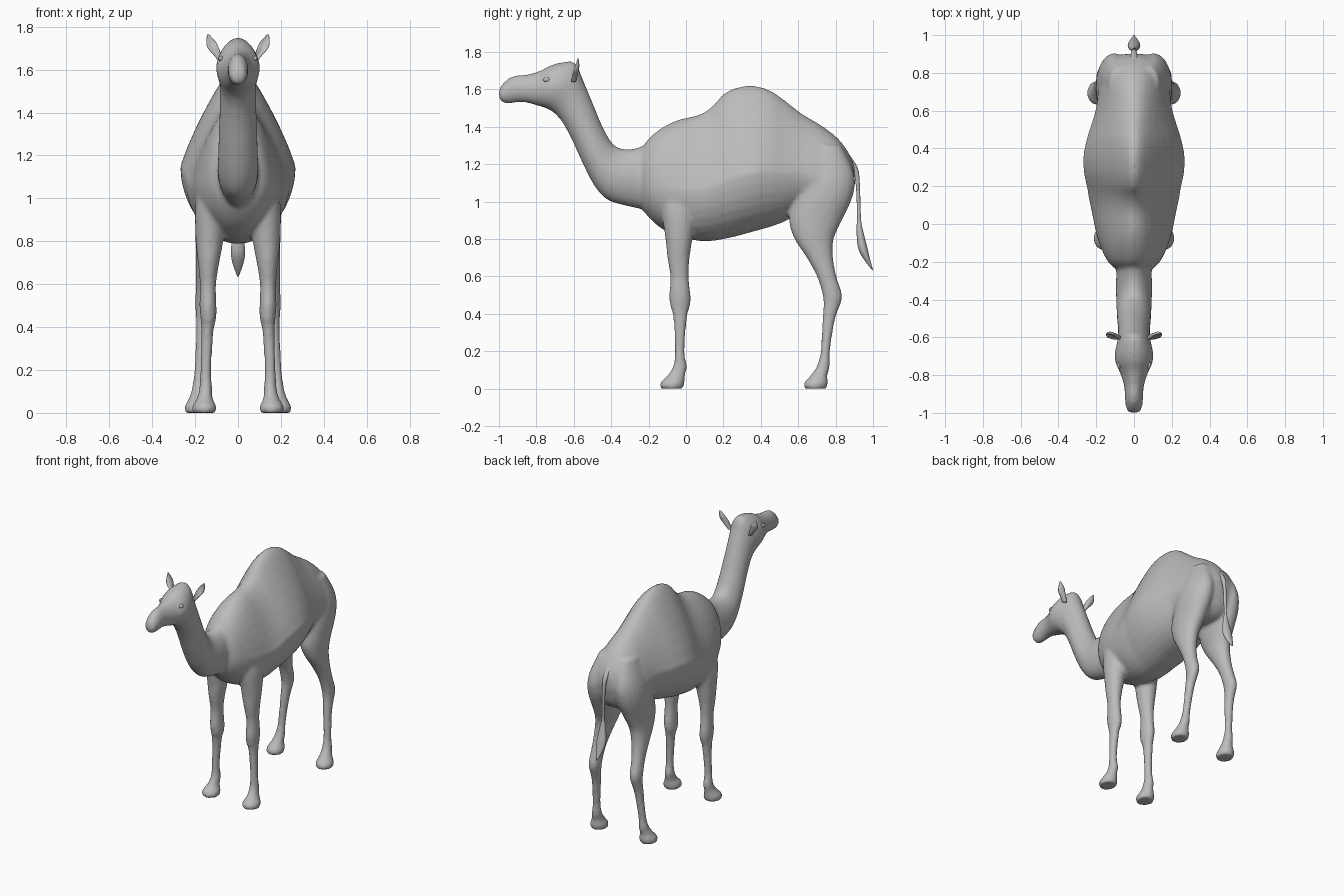
import bpy, bmesh
from math import sin, cos, pi
from mathutils import Vector

cube = bpy.data.objects.get("Cube")
if cube:
    bpy.data.objects.remove(cube)

hide = bpy.data.materials.new("plain_grey")
hide.use_nodes = True
hide.diffuse_color = (.5, .5, .5, 1)
shader = next(n for n in hide.node_tree.nodes if n.type == 'BSDF_PRINCIPLED')
shader.inputs["Base Color"].default_value = hide.diffuse_color
shader.inputs["Roughness"].default_value = .8


def smooth_rows(rows, steps=4):
    """Catmull-Rom interpolation of section rows."""
    out = []
    for i in range(len(rows) - 1):
        a, b, c, d = (rows[max(0, min(len(rows) - 1, i + k))] for k in (-1, 0, 1, 2))
        for s in range(steps):
            t = s / steps
            out.append([q + t * (r - p) / 2
                        + t * t * (p - 2.5 * q + 2 * r - w / 2)
                        + t ** 3 * (1.5 * (q - r) + (w - p) / 2)
                        for p, q, r, w in zip(a, b, c, d)])
    return out + [list(rows[-1])]


def loft(bm, rings):
    """Closed skin through a list of equal point rings."""
    loops = [[bm.verts.new(p) for p in ring] for ring in rings]
    faces = [bm.faces.new(loops[0]), bm.faces.new(loops[-1])]
    n = len(loops[0])
    for a, b in zip(loops, loops[1:]):
        for i in range(n):
            j = (i + 1) % n
            faces.append(bm.faces.new((a[i], a[j], b[j], b[i])))
    bmesh.ops.recalc_face_normals(bm, faces=faces)


def upright_ring(top, bottom, width, taper, mid, n=32):
    """Oval between a back point and a belly point, narrowing upward by taper."""
    top, bottom = Vector((0, *top)), Vector((0, *bottom))
    centre = bottom.lerp(top, mid)
    ring = []
    for i in range(n):
        s, c = sin(2 * pi * i / n), cos(2 * pi * i / n)
        reach = top - centre if s > 0 else centre - bottom
        x = width * c * (1 - taper * max(s, 0))
        ring.append(centre + reach * s + Vector((x, 0, 0)))
    return ring


def flat_ring(z, front, back, x, width, side=1, n=20):
    """Level oval for legs, ears and tail."""
    return [(side * (x + width * cos(2 * pi * i / n)),
             (front + back) / 2 + (back - front) / 2 * sin(2 * pi * i / n), z)
            for i in range(n)]


def finish(name, bm):
    mesh = bpy.data.meshes.new(name)
    bm.to_mesh(mesh)
    bm.free()
    mesh.materials.append(hide)
    mesh.shade_smooth()
    obj = bpy.data.objects.new(name, mesh)
    bpy.context.collection.objects.link(obj)
    return obj


# Head and neck: back y, back z, throat y, throat z, half width
neck = [
    (-1, 1.59, -1, 1.555, .02), (-.985, 1.625, -.985, 1.533, .038),
    (-.93, 1.67, -.95, 1.525, .047), (-.85, 1.68, -.87, 1.532, .052),
    (-.78, 1.70, -.80, 1.515, .073), (-.72, 1.73, -.75, 1.5, .098),
    (-.65, 1.747, -.705, 1.475, .101), (-.59, 1.74, -.665, 1.43, .09),
    (-.55, 1.65, -.635, 1.38, .085), (-.5, 1.53, -.6, 1.31, .086),
    (-.45, 1.41, -.55, 1.2, .09), (-.4, 1.32, -.49, 1.085, .093),
    (-.35, 1.285, -.42, 1.01, .095), (-.27, 1.285, -.31, .975, .095),
    (-.15, 1.33, -.18, .95, .09)]

# Torso: y, belly z, back z, half width, upward taper
torso = [
    (-.26, 1, 1.2, .05, 0), (-.22, .94, 1.31, .12, 0), (-.15, .87, 1.38, .165, .1),
    (-.05, .815, 1.435, .2, .25), (.07, .79, 1.465, .225, .4),
    (.14, .79, 1.51, .24, .5), (.2, .8, 1.575, .25, .55),
    (.27, .815, 1.61, .265, .55), (.36, .84, 1.62, .268, .55),
    (.45, .865, 1.595, .25, .5), (.53, .895, 1.54, .225, .45),
    (.62, .94, 1.47, .2, .35), (.72, .93, 1.41, .19, .25),
    (.81, .94, 1.34, .175, .15), (.87, 1, 1.26, .13, 0), (.9, 1.1, 1.19, .05, 0)]

# Legs: z, front y, back y, centre x, half width
front_leg = [
    (1.1, -.12, .06, .13, .05), (.95, -.13, .06, .13, .07), (.8, -.11, .035, .133, .064),
    (.7, -.1, .02, .137, .05), (.6, -.085, .015, .14, .038), (.5, -.09, .025, .14, .04),
    (.44, -.085, .022, .138, .037), (.38, -.068, .006, .143, .029),
    (.2, -.06, -.008, .15, .026), (.12, -.07, .006, .15, .03),
    (.07, -.1, -.005, .155, .036), (.03, -.14, -.008, .157, .057), (0, -.135, -.015, .157, .055)]
hind_leg = [
    (1.3, .65, .83, .08, .05), (1.15, .6, .9, .1, .085), (1.03, .575, .893, .11, .093),
    (.9, .55, .835, .12, .08), (.8, .58, .79, .133, .065), (.7, .645, .787, .145, .052),
    (.6, .7, .805, .155, .042), (.5, .73, .836, .16, .039), (.44, .735, .822, .162, .034),
    (.36, .728, .795, .167, .029), (.2, .72, .77, .178, .026), (.12, .698, .77, .183, .031),
    (.07, .665, .756, .188, .04), (.03, .63, .76, .192, .057), (0, .632, .75, .192, .054)]

# Head, neck, torso and legs fused into one continuous skin
bm = bmesh.new()
loft(bm, [upright_ring((a, b), (c, d), w, .12, .5) for a, b, c, d, w in smooth_rows(neck)])
loft(bm, [upright_ring((y, hi), (y, lo), w, k, .4) for y, lo, hi, w, k in smooth_rows(torso)])
for leg in (front_leg, hind_leg):
    for side in (1, -1):
        loft(bm, [flat_ring(*row, side) for row in smooth_rows(leg)])
body = finish("body_and_legs", bm)
fuse = body.modifiers.new("fuse", 'REMESH')
fuse.mode = 'VOXEL'
fuse.voxel_size = .011
fuse.use_smooth_shade = True
soften = body.modifiers.new("soften", 'SMOOTH')
soften.factor = .5
soften.iterations = 8

# Ears, flared outward with a hollow front
ear = [(1.64, -.625, -.59, .08, .012), (1.67, -.625, -.58, .097, .018),
       (1.7, -.615, -.575, .115, .026), (1.73, -.6, -.57, .126, .022),
       (1.765, -.585, -.575, .14, .004)]
for side, label in ((1, "left"), (-1, "right")):
    bm = bmesh.new()
    rings = []
    for z, f, b, x, w in smooth_rows(ear):
        ring = flat_ring(z, f, b, x, w, side)
        rings.append([(px, max(py, f + (b - f) * .3 * (1 + .8 * (1 - abs(abs(px) - x) / w))), pz)
                      for px, py, pz in ring])
    loft(bm, rings)
    finish(label + "_ear", bm)

    # Eye under a heavy upper lid
    bm = bmesh.new()
    bmesh.ops.create_uvsphere(bm, u_segments=16, v_segments=10, radius=.018)
    bmesh.ops.scale(bm, vec=(.6, 1.1, .7), verts=bm.verts)
    bmesh.ops.translate(bm, vec=(side * .08, -.745, 1.652), verts=bm.verts)
    finish(label + "_eye", bm)

# Tail with a tapered tuft
tail = [(1.25, .85, .875, 0, .02), (1.18, .886, .918, 0, .016), (1.1, .907, .929, 0, .011),
        (.92, .915, .935, 0, .009), (.86, .912, .943, 0, .018), (.76, .918, .968, 0, .033),
        (.7, .945, .982, 0, .026), (.635, .994, 1, 0, .003)]
bm = bmesh.new()
loft(bm, [flat_ring(*row) for row in smooth_rows(tail)])
finish("tail", bm)
